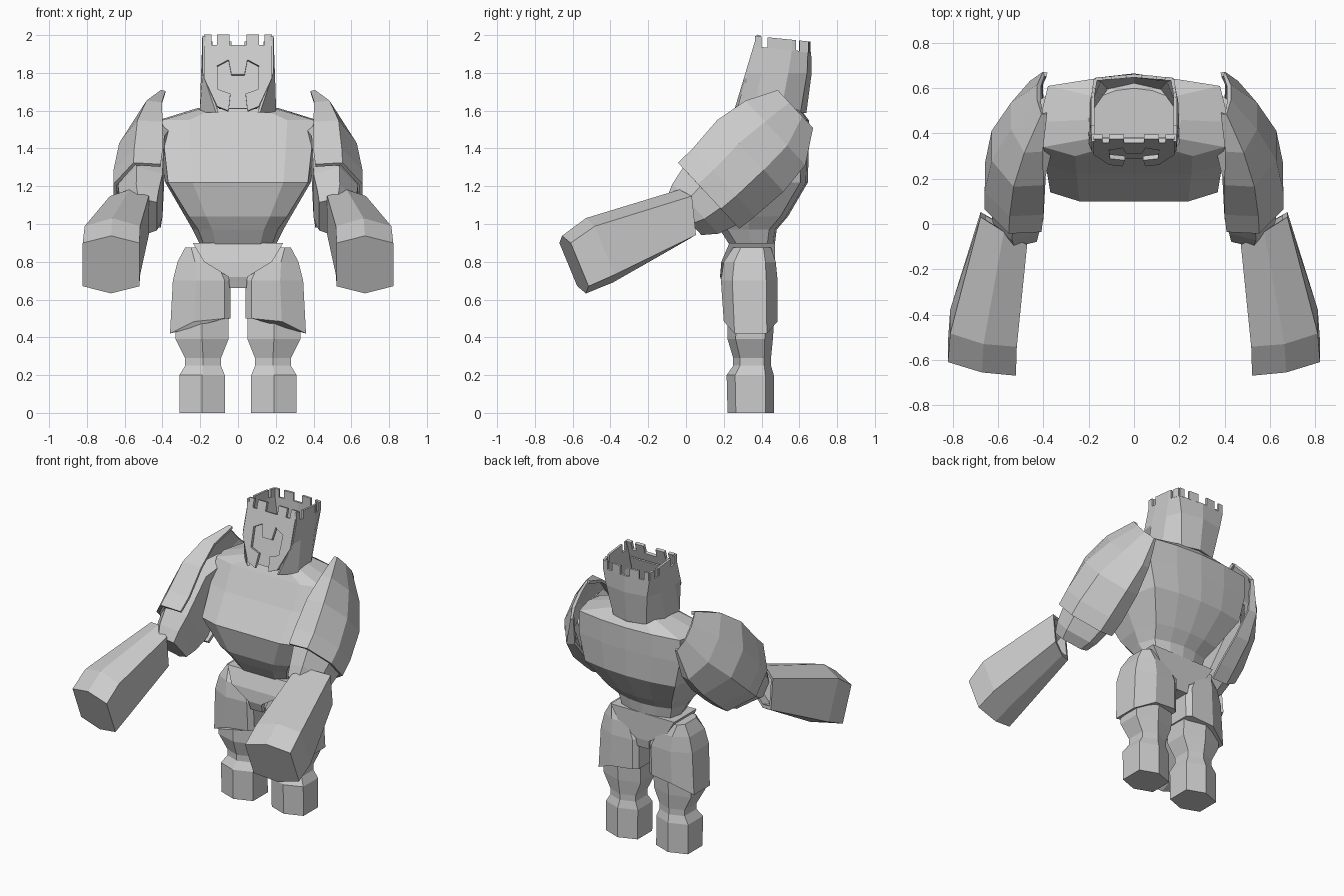
import bpy
import bmesh
from mathutils import Vector

cube = bpy.data.objects.get("Cube")
if cube:
    bpy.data.objects.remove(cube, do_unlink=True)

stone = bpy.data.materials.new("grey_stone")
GREY = (0.6, 0.6, 0.6, 1)
stone.use_nodes = True
stone.diffuse_color = GREY
stone.node_tree.nodes["Principled BSDF"].inputs["Base Color"].default_value = GREY


def finish(name, bm, thickness=0):
    bmesh.ops.recalc_face_normals(bm, faces=bm.faces)
    mesh = bpy.data.meshes.new(name)
    bm.to_mesh(mesh)
    bm.free()
    mesh.materials.append(stone)
    obj = bpy.data.objects.new(name, mesh)
    bpy.context.collection.objects.link(obj)
    if thickness:
        mod = obj.modifiers.new("thickness", "SOLIDIFY")
        mod.thickness = thickness
        mod.offset = 0


def loft(name, rings, side=1, closed=True, thickness=0):
    """Skin a row of equal-length rings; side=-1 mirrors across x."""
    bm = bmesh.new()
    rows = [[bm.verts.new((p[0] * side, p[1], p[2])) for p in r] for r in rings]
    n = len(rows[0])
    for a, b in zip(rows, rows[1:]):
        for i in range(n if closed else n - 1):
            j = (i + 1) % n
            bm.faces.new((a[i], a[j], b[j], b[i]))
    if closed:
        bm.faces.new(rows[0])
        bm.faces.new(rows[-1])
    finish(name, bm, thickness)


def mirrored(half):
    """Half outline starting and ending on x = 0, completed to a full loop."""
    return half + [(-p[0], p[1], p[2]) for p in reversed(half) if p[0] > 0]


# Torso: broad chest tapering to the waist
def torso_ring(z, xf, w, xb, yf, ym, yb):
    return mirrored([(0, yf, z), (xf * 0.65, yf, z), (xf, yf + 0.04, z), (w, ym, z),
                     (xb, yb - 0.04, z), (xb * 0.5, yb - 0.01, z), (0, yb, z)])


loft("torso", [torso_ring(*r) for r in (
    (0.89, 0.18, 0.20, 0.18, 0.23, 0.35, 0.47),
    (0.97, 0.21, 0.24, 0.20, 0.18, 0.33, 0.48),
    (1.04, 0.26, 0.28, 0.24, 0.14, 0.34, 0.54),
    (1.22, 0.37, 0.385, 0.34, 0.10, 0.36, 0.645),
    (1.40, 0.39, 0.41, 0.38, 0.22, 0.40, 0.65),
    (1.55, 0.40, 0.42, 0.38, 0.30, 0.45, 0.65),
    (1.615, 0.18, 0.21, 0.16, 0.34, 0.46, 0.60))])

# Limb cross-sections as fractions of their bounding box
SQUARE = [(0, 0), (1, 0), (1, 1), (0, 1)]
THIGH = [(0, 0.12), (0.1, 0.03), (0.6, 0), (1, 0.2), (1, 0.8), (0.6, 1), (0.1, 0.97), (0, 0.88)]
SHIN = [(0, 0.18), (0.5, 0), (1, 0.18), (1, 0.82), (0.5, 1), (0, 0.82)]


def box_ring(shape, z, x0, x1, y0, y1, dip=0):
    return [(x0 + (x1 - x0) * u, y0 + (y1 - y0) * v, z - dip * max(0, u - 0.5) * 2)
            for u, v in shape]


# Pelvis: a tapering wedge in front of and between the thighs
loft("pelvis", [box_ring(SQUARE, z, -x, x, y0, y1) for z, x, y0, y1 in (
    (0.90, 0.24, 0.23, 0.47), (0.80, 0.18, 0.187, 0.47),
    (0.72, 0.05, 0.18, 0.47), (0.66, 0.045, 0.20, 0.46))])


# Head: flat mask with a visor slot, backed by a plain face
def mask_y(z):
    return 0.385 - 0.3 * (2 - z)


def flat_plate(name, half, setback, thickness):
    bm = bmesh.new()
    outline = half + [(-x, z) for x, z in reversed(half)]
    bm.faces.new([bm.verts.new((x, mask_y(z) + setback, z)) for x, z in outline])
    finish(name, bm, thickness)


TOP, NOTCH = 2.0, 1.945
flat_plate("face_mask", [
    (0.045, NOTCH), (0.045, TOP), (0.11, TOP), (0.11, NOTCH),
    (0.14, NOTCH), (0.14, TOP), (0.18, TOP), (0.18, 1.77),
    (0.11, 1.62), (0.05, 1.597), (0.04, 1.687), (0.105, 1.71),
    (0.11, 1.835), (0.05, 1.867), (0.035, 1.788)], 0, 0.02)
flat_plate("inner_face", [(0.16, 1.89), (0.16, 1.77), (0.10, 1.61)], 0.025, 0.01)


def wrap(z, half, drop=0):
    """Open band around the back of the head, lower towards the rear."""
    right = [(x, y, z - drop * (y - half[0][1])) for x, y in half]
    return right + [(-p[0], p[1], p[2]) for p in reversed(right[:-1])]


# Hollow head shell wrapping behind the mask
rim = wrap(1.94, [(0.18, 0.365), (0.183, 0.44), (0.183, 0.56), (0.17, 0.64), (0, 0.655)], 0.1)
loft("head_shell", [
    wrap(1.59, [(0.11, 0.27), (0.195, 0.36), (0.19, 0.50), (0.12, 0.60), (0, 0.63)]),
    wrap(1.80, [(0.18, 0.325), (0.188, 0.40), (0.188, 0.54), (0.15, 0.635), (0, 0.658)]),
    rim], closed=False, thickness=0.015)


# Crown: merlons standing on the head rim
def rim_point(segment, t, lift):
    return Vector(rim[segment]).lerp(Vector(rim[segment + 1]), t) + Vector((0, 0, lift))


merlons = [(0, 0, 0.45), (0, 0.9, 1), (1, 0, 1), (2, 0, 0.25), (2, 0.5, 1), (3, 0, 0.2), (3, 0.4, 0.8)]
merlons += [(7 - s, 1 - b, 1 - a) for s, a, b in merlons]
for s, a, b in merlons:
    loft("crown_merlon", [[rim_point(s, t, lift) for t in (a, b)] for lift in (-0.005, 0.055)],
         closed=False, thickness=0.015)

# Arm cross-sections lie square to the sloping upper arm
ACROSS = Vector((0, -0.68, 0.73))


def arm_ring(y, z, h, x0, x1, hollow=False):
    top, under = x0 + (x1 - x0) * 0.58, x0 + (x1 - x0) * 0.4
    lip = 0.95 if hollow else 0.75
    return [Vector((x, y, z)) + ACROSS * h * v for x, v in (
        (x0, lip), (top, 1), (x1, 0.35), (x1, -0.4), (under, -1), (x0, -lip))]


def forearm_ring(centre, right, up, w, h):
    r, u = Vector(right).normalized() * w, Vector(up).normalized() * h
    return [Vector(centre) + r * a + u * b for a, b in
            ((0, 1), (1, 0.75), (1, -0.75), (0, -1), (-1, -0.75), (-1, 0.75))]


for side, tag in ((1, "left"), (-1, "right")):
    # Legs
    loft(tag + "_thigh_armour", [box_ring(THIGH, *r) for r in (
        (0.875, 0.20, 0.28, 0.25, 0.45), (0.80, 0.09, 0.32, 0.20, 0.475),
        (0.70, 0.04, 0.345, 0.185, 0.485), (0.50, 0.04, 0.36, 0.20, 0.485, 0.08))], side)
    loft(tag + "_lower_leg", [box_ring(SHIN, *r) for r in (
        (0.55, 0.05, 0.33, 0.22, 0.47), (0.39, 0.05, 0.33, 0.22, 0.46),
        (0.29, 0.09, 0.28, 0.25, 0.45), (0.25, 0.09, 0.28, 0.25, 0.45),
        (0.20, 0.07, 0.31, 0.215, 0.465), (0.00, 0.07, 0.31, 0.22, 0.465))], side)

    # Upper arm down to the elbow
    loft(tag + "_upper_arm", [arm_ring(*r) for r in (
        (0.48, 1.46, 0.13, 0.34, 0.46), (0.32, 1.35, 0.21, 0.39, 0.58),
        (0.13, 1.15, 0.21, 0.40, 0.635), (0.05, 1.08, 0.18, 0.42, 0.625),
        (-0.01, 1.04, 0.135, 0.43, 0.60))], side)

    # Curved shoulder plate flaring above the arm
    loft(tag + "_shoulder_armour", [arm_ring(*r, hollow=True) for r in (
        (0.575, 1.605, 0.13, 0.385, 0.42), (0.47, 1.48, 0.225, 0.405, 0.535),
        (0.34, 1.36, 0.25, 0.40, 0.62), (0.20, 1.22, 0.235, 0.40, 0.65),
        (0.12, 1.15, 0.23, 0.41, 0.65))], side, closed=False, thickness=0.02)

    # Heavy forearm and fist with a recessed cuff
    loft(tag + "_forearm", [forearm_ring(*r) for r in (
        ((0.575, -0.12, 1.01), (0.83, 0.4, 0), (0, -0.3, 0.95), 0.09, 0.11),
        ((0.575, -0.02, 1.045), (0.83, 0.5, 0), (0, -0.1, 0.95), 0.095, 0.115),
        ((0.575, -0.02, 1.045), (0.83, 0.5, 0), (0, -0.1, 0.95), 0.12, 0.138),
        ((0.665, -0.46, 0.86), (1, 0.2, 0), (0, -0.38, 0.92), 0.15, 0.185),
        ((0.672, -0.593, 0.785), (1, 0.2, 0), (0, -0.38, 0.92), 0.153, 0.165))], side)
